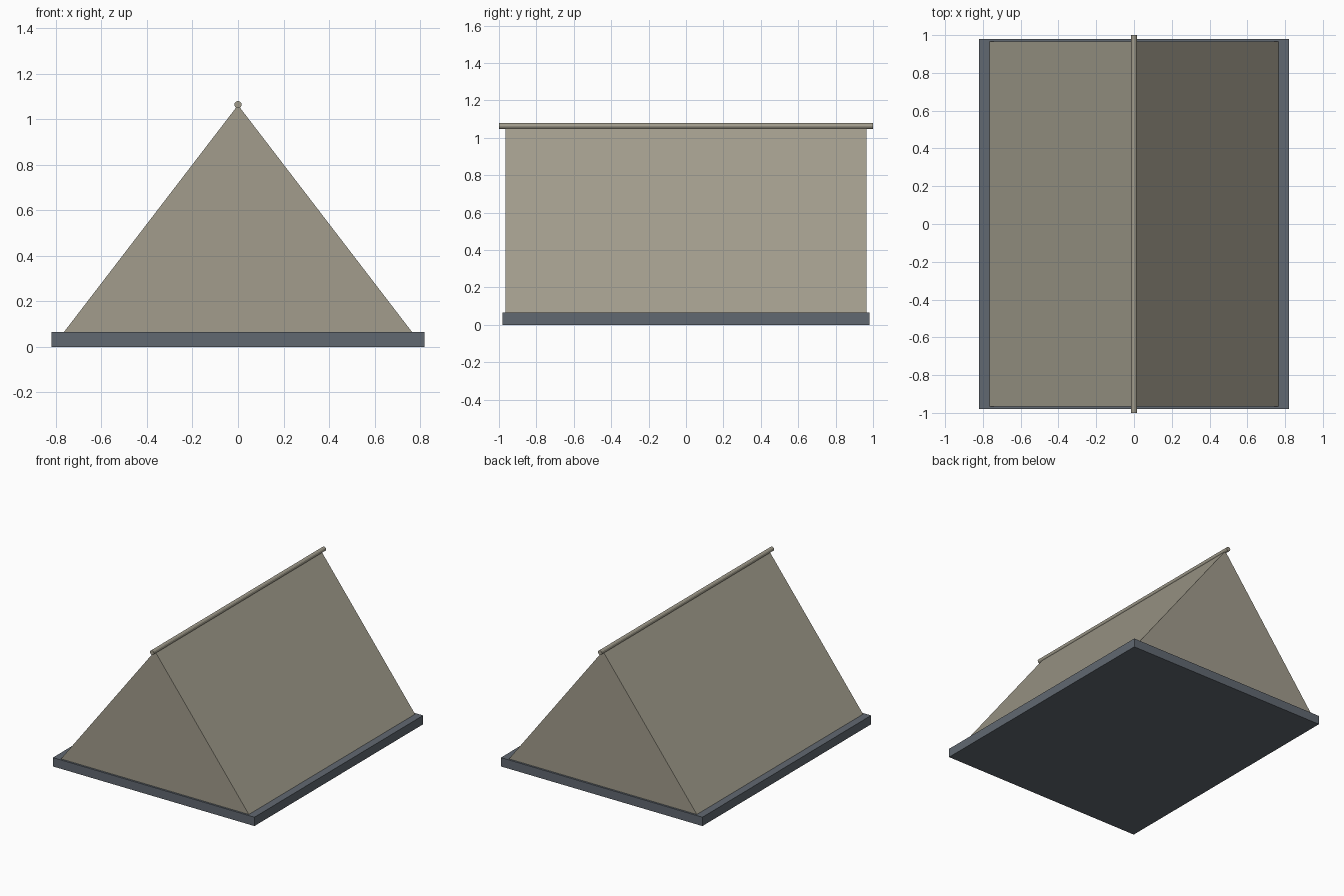
import bpy, bmesh, math

if "Cube" in bpy.data.objects:
    bpy.data.objects.remove(bpy.data.objects["Cube"])


def material(name, rgb):
    m = bpy.data.materials.new(name)
    m.diffuse_color = (*rgb, 1.0)
    m.use_nodes = True
    m.node_tree.nodes["Principled BSDF"].inputs["Base Color"].default_value = m.diffuse_color
    return m


canvas = material("canvas_beige", (0.36, 0.335, 0.265))
slate = material("slate_grey", (0.12, 0.14, 0.165))


def extrude_along_y(name, profile, half_length, mat):
    """Closed x/z profile extruded evenly to both sides of y = 0."""
    bm = bmesh.new()
    face = bm.faces.new([bm.verts.new((x, -half_length, z)) for x, z in profile])
    ext = bmesh.ops.extrude_face_region(bm, geom=[face])
    moved = [v for v in ext["geom"] if isinstance(v, bmesh.types.BMVert)]
    bmesh.ops.translate(bm, verts=moved, vec=(0, 2 * half_length, 0))
    bmesh.ops.recalc_face_normals(bm, faces=bm.faces)
    mesh = bpy.data.meshes.new(name)
    bm.to_mesh(mesh)
    bm.free()
    mesh.materials.append(mat)
    obj = bpy.data.objects.new(name, mesh)
    bpy.context.collection.objects.link(obj)
    return obj


# Ground slab
extrude_along_y("base_slab", [(-0.82, 0), (0.82, 0), (0.82, 0.065), (-0.82, 0.065)],
                0.98, slate)

# Triangular body, sunk through the slab
extrude_along_y("tent_body", [(-0.813, 0.002), (0.813, 0.002), (0, 1.062)], 0.966, canvas)

# Round pole along the ridge
pole = [(0.016 * math.cos(math.tau * i / 12), 1.064 + 0.016 * math.sin(math.tau * i / 12))
        for i in range(12)]
extrude_along_y("ridge_pole", pole, 1.0, canvas)
